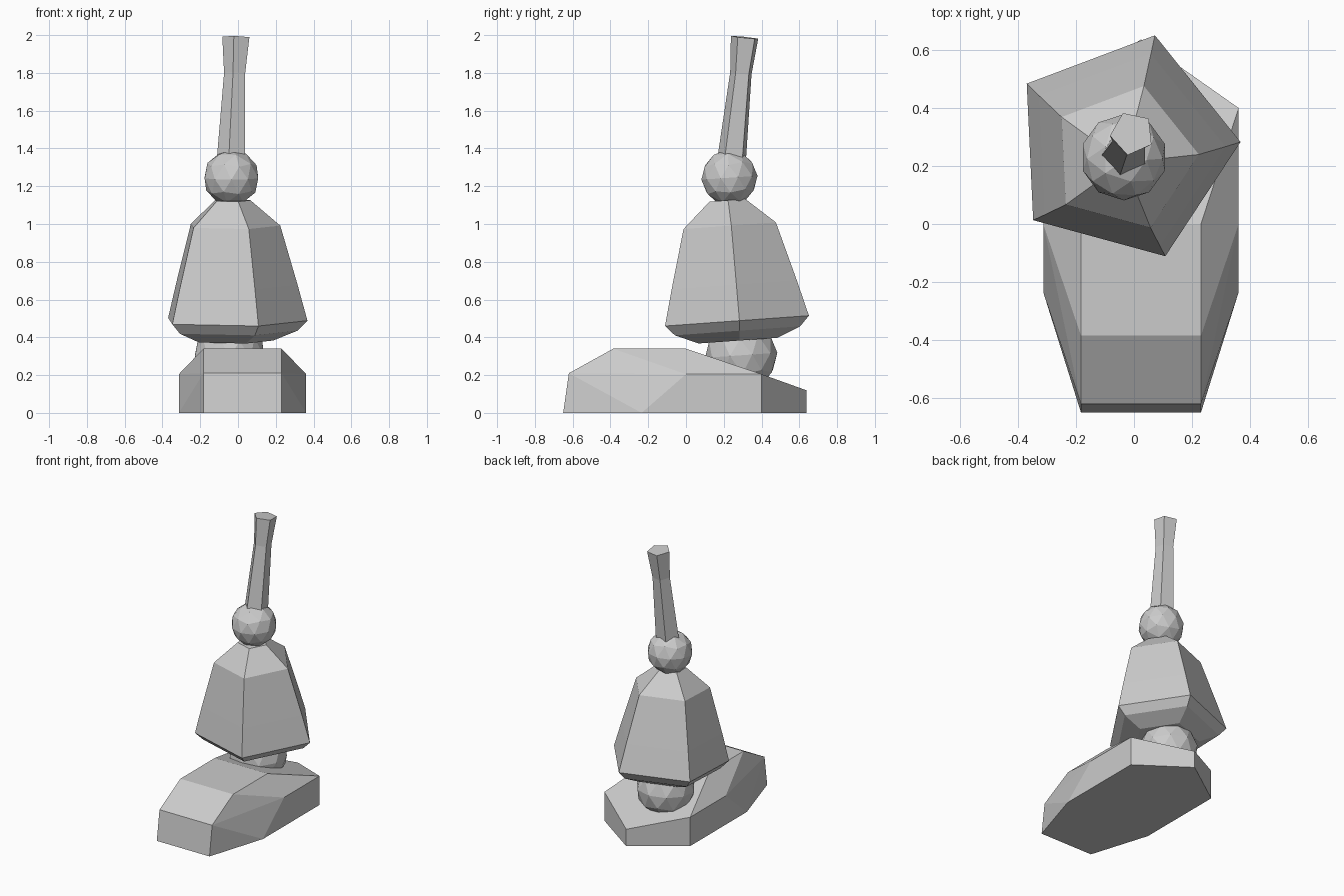
import bpy, bmesh, math
from mathutils import Vector, Matrix

cube = bpy.data.objects.get("Cube")
if cube:
    bpy.data.objects.remove(cube, do_unlink=True)

grey = bpy.data.materials.new("plain_grey")
grey.use_nodes = True
grey.diffuse_color = (0.6, 0.6, 0.6, 1)
grey.node_tree.nodes["Principled BSDF"].inputs["Base Color"].default_value = (0.6, 0.6, 0.6, 1)


def finish(name, bm):
    bmesh.ops.recalc_face_normals(bm, faces=bm.faces)
    mesh = bpy.data.meshes.new(name)
    bm.to_mesh(mesh)
    bm.free()
    mesh.materials.append(grey)
    obj = bpy.data.objects.new(name, mesh)
    bpy.context.collection.objects.link(obj)
    return obj


def pentagon_lathe(name, profile, phase, origin, tilt_x, tilt_y=0):
    """Stack five-sided rings (radius, height) along a tilted axis."""
    bm = bmesh.new()
    rings = []
    for r, h in profile:
        angles = [math.radians(phase + 72 * i) for i in range(5)]
        rings.append([bm.verts.new((r * math.cos(a), r * math.sin(a), h)) for a in angles])
    for low, high in zip(rings, rings[1:]):
        for i in range(5):
            j = (i + 1) % 5
            bm.faces.new((low[i], low[j], high[j], high[i]))
    bm.faces.new(rings[0][::-1])
    bm.faces.new(rings[-1])
    place = Matrix.Translation(origin) @ Matrix.Rotation(tilt_y, 4, "Y") @ Matrix.Rotation(tilt_x, 4, "X")
    bm.transform(place)
    return finish(name, bm)


def ball(name, radius, origin):
    bm = bmesh.new()
    place = Matrix.Translation(origin) @ Matrix.Rotation(0.07, 4, "X")
    bmesh.ops.create_icosphere(bm, subdivisions=2, radius=radius, matrix=place)
    return finish(name, bm)


# Wedge-shaped foot: mirrored corner points wrapped in a hull, pointed at the back
mid_x, inner, outer = 0.024, 0.207, 0.337
corners = [
    (inner, -0.65, 0), (inner, -0.62, 0.21), (inner, -0.385, 0.34), (inner, 0, 0.34),
    (outer, -0.235, 0), (outer, 0, 0.205), (outer, 0.4, 0.205), (outer, 0.4, 0),
]
bm = bmesh.new()
for x, y, z in corners:
    for side in (-1, 1):
        bm.verts.new((mid_x + side * x, y, z))
for z in (0, 0.12):
    bm.verts.new((mid_x, 0.637, z))
bmesh.ops.convex_hull(bm, input=bm.verts)
bmesh.ops.dissolve_limit(bm, angle_limit=math.radians(2), verts=bm.verts, edges=bm.edges)
finish("foot", bm)

# Faceted joints
ball("ankle_ball", 0.192, Vector((-0.045, 0.292, 0.305)))
ball("neck_ball", 0.149, Vector((-0.035, 0.23, 1.245)))

# Bell-shaped body
pentagon_lathe("body",
               [(0.22, -0.105), (0.35, -0.053), (0.402, 0), (0.35, 0.19), (0.258, 0.505), (0.1, 0.64)],
               2.7, Vector((-0.034, 0.264, 0.487)), 0.072)

# Slender flared stem
pentagon_lathe("stem",
               [(0.082, 0), (0.06, 0.5), (0.077, 0.692)],
               -30, Vector((-0.034, 0.24, 1.3)), -0.105, 0.04)
